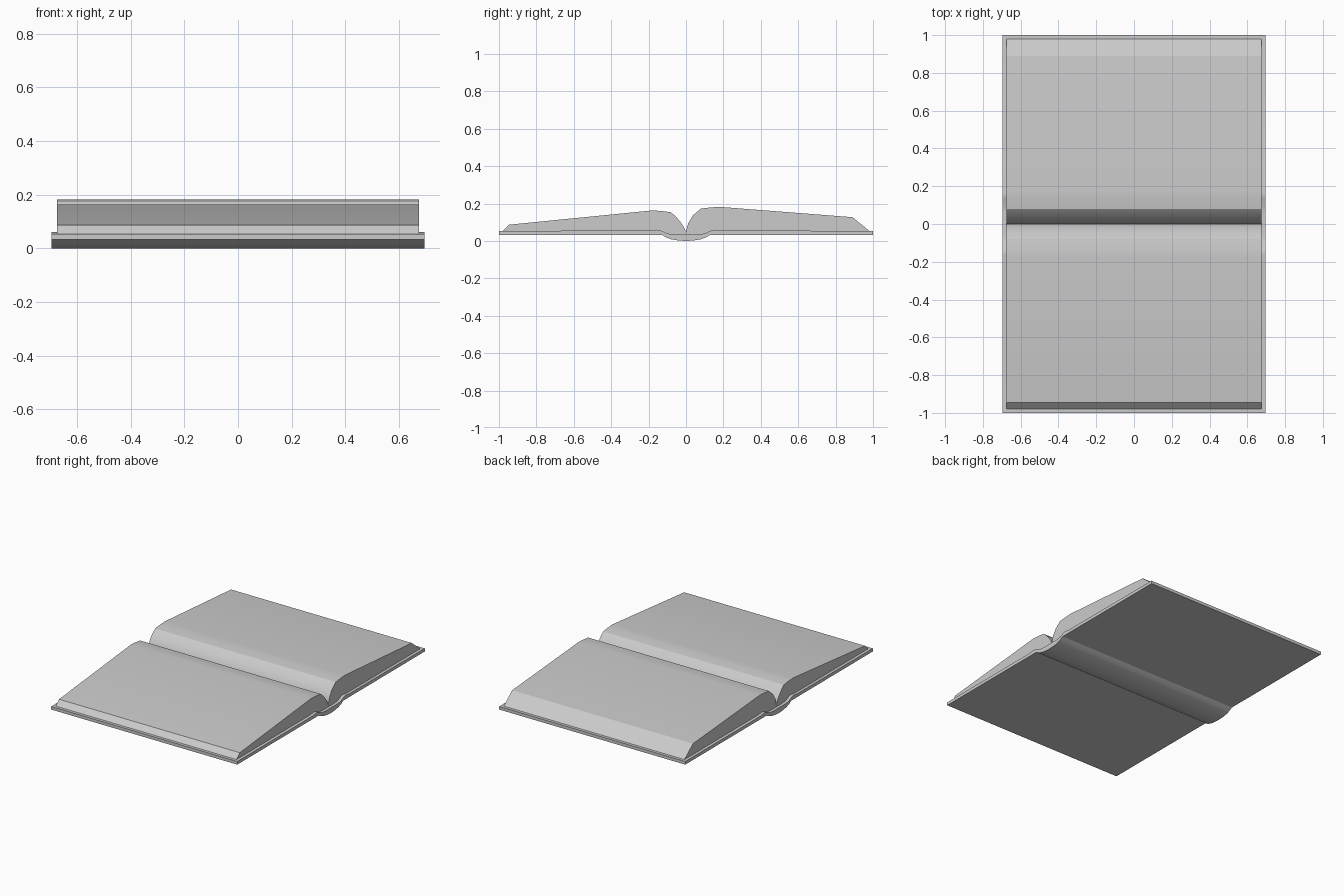
import bpy, bmesh

if "Cube" in bpy.data.objects:
    bpy.data.objects.remove(bpy.data.objects["Cube"])


def extrude_profile(name, profile, half_width):
    """Extrude a closed (y, z) outline along x, centred on x = 0."""
    bm = bmesh.new()
    face = bm.faces.new([bm.verts.new((-half_width, y, z)) for y, z in profile])
    out = bmesh.ops.extrude_face_region(bm, geom=[face])
    verts = [g for g in out["geom"] if isinstance(g, bmesh.types.BMVert)]
    bmesh.ops.translate(bm, verts=verts, vec=(2 * half_width, 0, 0))
    bmesh.ops.recalc_face_normals(bm, faces=bm.faces[:])
    mesh = bpy.data.meshes.new(name)
    bm.to_mesh(mesh)
    bm.free()
    obj = bpy.data.objects.new(name, mesh)
    bpy.context.collection.objects.link(obj)
    bpy.ops.object.select_all(action='DESELECT')
    obj.select_set(True)
    bpy.context.view_layer.objects.active = obj
    bpy.ops.object.shade_smooth_by_angle(angle=0.52)
    return obj


def mirrored(half):
    """Full symmetric line from a half that ends on y = 0."""
    return half + [(-y, z) for y, z in reversed(half[:-1])]


# Cover: two boards joined by a rounded spine
outer = mirrored([(-1, 0.033), (-0.13, 0.033), (-0.105, 0.018),
                  (-0.08, 0.009), (-0.04, 0.002), (0, 0)])
inner_half = [(-1, 0.054), (-0.19, 0.055), (-0.16, 0.06), (-0.14, 0.058),
              (-0.10, 0.039), (-0.06, 0.036), (0, 0.036)]
extrude_profile("cover", outer + mirrored(inner_half)[::-1], 0.695)

# Page blocks: bulging tops, undersides resting on the cover
under = [(-0.98, 0.054)] + inner_half[1:]
front_top = [(-0.002, 0.055), (-0.012, 0.075), (-0.032, 0.105), (-0.055, 0.131),
             (-0.08, 0.153), (-0.13, 0.16), (-0.18, 0.163), (-0.945, 0.087)]
back_top = [(0.002, 0.06), (0.012, 0.095), (0.037, 0.137),
            (0.08, 0.173), (0.13, 0.179), (0.18, 0.182), (0.89, 0.127)]
extrude_profile("front_pages", under + front_top, 0.675)
extrude_profile("back_pages", [(-y, z) for y, z in under] + back_top, 0.675)
